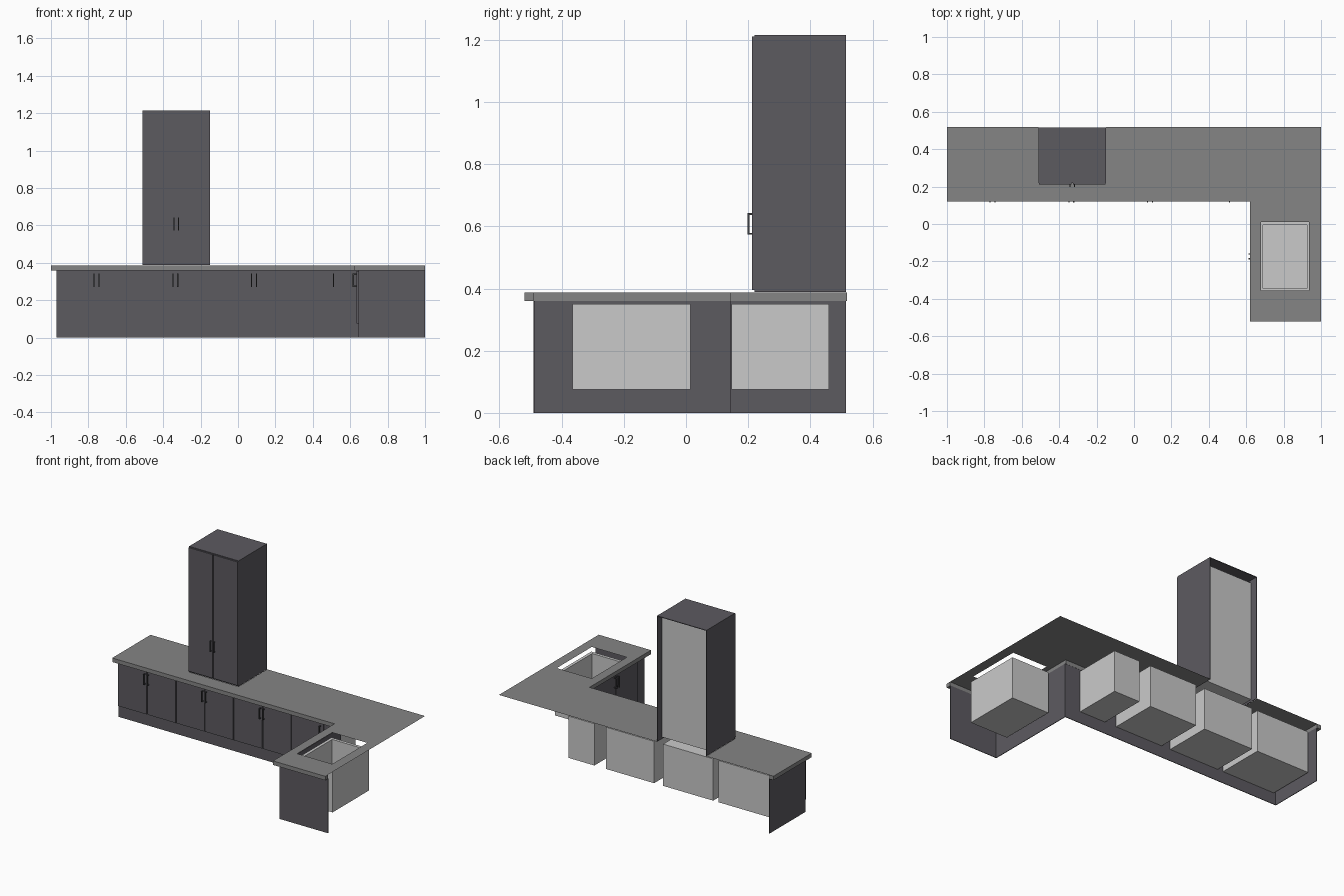
import bpy, bmesh
from mathutils import Vector

if "Cube" in bpy.data.objects:
    bpy.data.objects.remove(bpy.data.objects["Cube"])


def material(name, rgb):
    m = bpy.data.materials.new(name)
    m.diffuse_color = (*rgb, 1)
    m.use_nodes = True
    m.node_tree.nodes["Principled BSDF"].inputs["Base Color"].default_value = m.diffuse_color
    return m


CABINET = material("dark_cabinet", (0.108, 0.103, 0.118))
COUNTER = material("grey_counter", (0.235, 0.235, 0.235))
LIGHT = material("light_liner", (0.59, 0.59, 0.59))
HANDLE = material("dark_handle", (0.05, 0.05, 0.055))


def finish(bm, name, mat):
    me = bpy.data.meshes.new(name)
    bm.to_mesh(me)
    bm.free()
    me.materials.append(mat)
    ob = bpy.data.objects.new(name, me)
    bpy.context.collection.objects.link(ob)
    return ob


def add_box(bm, x, y, z):
    """Box from (low, high) pairs."""
    r = bmesh.ops.create_cube(bm, size=1)
    for v in r["verts"]:
        v.co = Vector([(a + b) / 2 + c * (b - a) for (a, b), c in zip((x, y, z), v.co)])


def boxes(name, mat, *parts):
    bm = bmesh.new()
    for p in parts:
        add_box(bm, *p)
    return finish(bm, name, mat)


def handle(name, x, y, z, out, length=0.07):
    """U-shaped vertical bar; out is the offset from the door face."""
    t = 0.003
    ox, oy = out

    def span(a, d):
        return (min(a, a + d) - t, max(a, a + d) + t)

    bar = ((x + ox - t, x + ox + t), (y + oy - t, y + oy + t), (z, z + length))
    stubs = [(span(x, ox), span(y, oy), (h - t, h + t)) for h in (z + t, z + length - t)]
    boxes(name, HANDLE, bar, *stubs)


# Countertop: L-shaped sheet with a sink hole and a notch below the tower
TOP = 0.387
xs = [-1, -0.51, -0.15, 0.62, 0.68, 0.935, 1]
ys = [-0.52, -0.355, 0.01, 0.12, 0.22, 0.518]
bm = bmesh.new()
for x0, x1 in zip(xs, xs[1:]):
    for y0, y1 in zip(ys, ys[1:]):
        outside = x1 <= 0.62 and y1 <= 0.12
        sink = x0 == 0.68 and y0 == -0.355
        notch = x0 == -0.51 and y0 == 0.22
        if not (outside or sink or notch):
            bm.faces.new([bm.verts.new((x, y, TOP)) for x, y in
                          ((x0, y0), (x1, y0), (x1, y1), (x0, y1))])
bmesh.ops.remove_doubles(bm, verts=bm.verts, dist=1e-5)
finish(bm, "countertop", COUNTER)

# Hanging front edges of the countertop
ez = (0.36, TOP - 0.0005)
boxes("countertop_edge", COUNTER,
      ((-1, 0.645), (0.12, 0.145), ez),
      ((-1, -0.97), (0.12, 0.518), ez),
      ((0.62, 0.645), (-0.52, 0.145), ez),
      ((0.62, 1), (-0.52, -0.49), ez))

# Cabinet shell, open at the back and at the right side
cz = (0, 0.36)
boxes("cabinet_shell", CABINET,
      ((-0.97, 0.645), (0.14, 0.144), cz),
      ((-0.97, -0.966), (0.14, 0.515), cz),
      ((0.645, 0.649), (-0.49, 0.144), cz),
      ((0.645, 1), (-0.49, -0.486), cz))

# Base units: liner box behind, pair of doors with handles in front
units = [(-0.95, -0.56), (-0.52, -0.155), (-0.09, 0.26)]
dz = (0.075, 0.355)
for i, (a, b) in enumerate(units):
    boxes(f"liner_{i}", LIGHT, ((a, b), (0.146, 0.46), (0.075, 0.35)))
edges = [-0.968, -0.545, -0.125, 0.295]
for i, (a, b) in enumerate(zip(edges, edges[1:])):
    c = (a + b) / 2
    for s, (p, q) in enumerate([(a + 0.003, c - 0.003), (c + 0.003, b - 0.003)]):
        boxes(f"door_{i}_{s}", CABINET, ((p, q), (0.132, 0.14), dz))
        handle(f"door_handle_{i}_{s}", c + (0.013 if s else -0.013), 0.132, 0.272, (0, -0.014))

# Narrow corner unit with a single door
boxes("corner_liner", LIGHT, ((0.345, 0.535), (0.146, 0.46), (0.075, 0.35)))
boxes("corner_door", CABINET, ((0.298, 0.53), (0.132, 0.14), dz))
handle("corner_handle", 0.51, 0.132, 0.272, (0, -0.014))

# Sink unit doors, facing left
for s, (p, q) in enumerate([(-0.4, -0.176), (-0.17, 0.05)]):
    boxes(f"sink_door_{s}", CABINET, ((0.633, 0.645), (p, q), dz))
    handle(f"sink_handle_{s}", 0.633, -0.16 if s else -0.186, 0.272, (-0.017, 0))

# Sink: box with a rim and a deep basin pushed into its top
bm = bmesh.new()
add_box(bm, (0.67, 0.945), (-0.365, 0.015), (0.075, 0.35))
bm.normal_update()
top = max(bm.faces, key=lambda f: f.calc_center_median().z)
bmesh.ops.inset_region(bm, faces=[top], thickness=0.028)
r = bmesh.ops.extrude_discrete_faces(bm, faces=[top])
for v in r["faces"][0].verts:
    v.co.z = 0.085
bmesh.ops.recalc_face_normals(bm, faces=bm.faces)
finish(bm, "sink", LIGHT)

# Tall tower cupboard standing on the counter, open at the back
tz = (0.388, 1.215)
boxes("tower_shell", CABINET,
      ((-0.51, -0.506), (0.22, 0.515), tz),
      ((-0.154, -0.15), (0.22, 0.515), tz),
      ((-0.51, -0.15), (0.22, 0.515), (1.211, 1.215)),
      ((-0.51, -0.15), (0.22, 0.224), tz))
boxes("tower_liner", LIGHT, ((-0.504, -0.156), (0.226, 0.47), (0.4, 1.19)))
for s, (p, q) in enumerate([(-0.508, -0.333), (-0.327, -0.152)]):
    boxes(f"tower_door_{s}", CABINET, ((p, q), (0.212, 0.22), (0.396, 1.21)))
    handle(f"tower_handle_{s}", -0.318 if s else -0.343, 0.212, 0.573, (0, -0.011))
